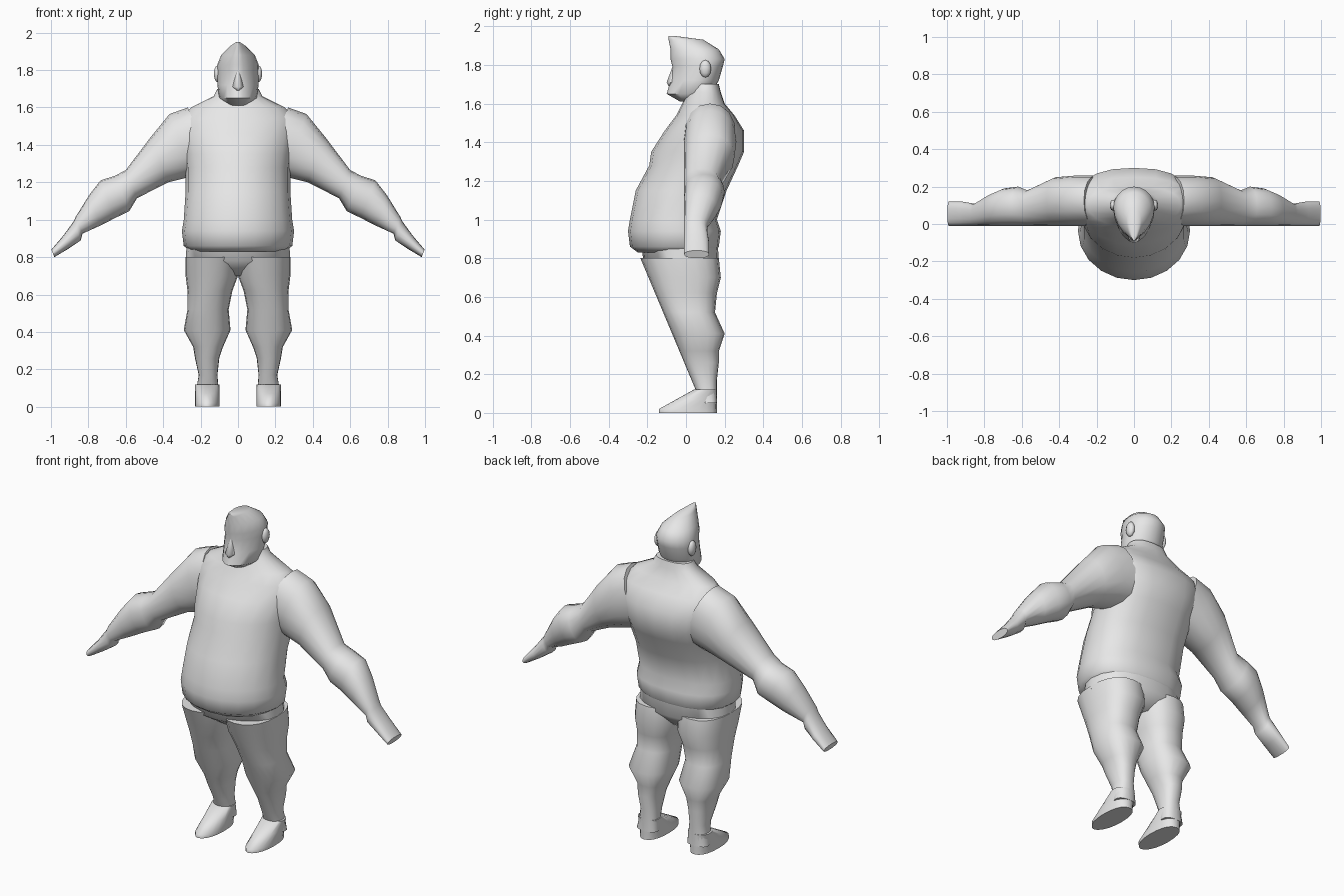
import bpy
import bmesh
from math import cos, sin, pi
from mathutils import Vector

cube = bpy.data.objects.get("Cube")
if cube:
    bpy.data.objects.remove(cube, do_unlink=True)

grey = bpy.data.materials.new("plain grey")
grey.use_nodes = True
colour = (.8, .8, .8, 1)
grey.diffuse_color = colour
grey.node_tree.nodes["Principled BSDF"].inputs["Base Color"].default_value = colour


def bow(value, power):
    """Signed power that rounds or squares off a section."""
    sign = 1 if value >= 0 else -1
    return sign * abs(value) ** (2 / power)


def turn(sides):
    return [2 * pi * i / sides for i in range(sides)]


def finish(name, bm, mirror):
    """Turn a bmesh into a smooth object, mirrored across x if it is paired."""
    bmesh.ops.recalc_face_normals(bm, faces=bm.faces)
    mesh = bpy.data.meshes.new(name)
    bm.to_mesh(mesh)
    bm.free()
    mesh.materials.append(grey)
    obj = bpy.data.objects.new(name, mesh)
    bpy.context.collection.objects.link(obj)
    bpy.ops.object.select_all(action="DESELECT")
    obj.select_set(True)
    bpy.context.view_layer.objects.active = obj
    bpy.ops.object.shade_smooth_by_angle(angle=pi / 3)
    if mirror:
        obj.modifiers.new("mirror", "MIRROR")


def loft(name, rings, mirror=False):
    """Skin a list of closed rings and cap both ends."""
    bm = bmesh.new()
    loops = [[bm.verts.new(point) for point in ring] for ring in rings]
    for low, high in zip(loops, loops[1:]):
        for i in range(len(low)):
            bm.faces.new((low[i - 1], low[i], high[i], high[i - 1]))
    bm.faces.new(loops[0])
    bm.faces.new(loops[-1])
    finish(name, bm, mirror)


def level_ring(z, inner, outer, front, back, widest=.5, front_power=2, back_power=2.4):
    """Horizontal section with its own front and back curvature."""
    centre_x, half_width = (inner + outer) / 2, (outer - inner) / 2
    centre_y = front + (back - front) * widest
    ring = []
    for angle in turn(20):
        behind = sin(angle) >= 0
        power = back_power if behind else front_power
        depth = back - centre_y if behind else centre_y - front
        ring.append((centre_x + half_width * bow(cos(angle), power),
                     centre_y + depth * bow(sin(angle), power), z))
    return ring


def body(name, rows, **shape):
    """Symmetrical part from rows of height, half width, front and back."""
    loft(name, [level_ring(z, -half, half, front, back, **shape)
                for z, half, front, back in rows])


# Shirt: overhanging belly, round back, sloping shoulders and neck
body("shirt", [
    (.83, .25, -.25, .15),
    (.86, .29, -.29, .17),
    (.94, .3, -.3, .18),
    (1, .29, -.29, .16),
    (1.15, .28, -.26, .21),
    (1.28, .28, -.19, .27),
    (1.35, .29, -.18, .3),
    (1.46, .31, -.11, .3),
    (1.54, .31, -.05, .25),
    (1.6, .25, -.02, .2),
    (1.66, .13, .01, .18),
    (1.7, .11, .02, .17),
], widest=.55)

# Trouser seat closing the gap above the legs
body("trouser_seat", [
    (.95, .27, -.24, .16),
    (.78, .28, -.22, .17),
    (.7, .1, -.1, .1),
])


def leg_ring(z, inner, outer, back):
    """Leg section whose front follows one straight slope down to the ankle."""
    slope_front = .1 - .42 * z
    return level_ring(z, inner, outer, slope_front, back, front_power=2.3)


# Baggy trouser legs gathered below the knee, then bare shins
loft("leg", [leg_ring(*row) for row in [
    (.8, 0, .28, .17),
    (.7, 0, .28, .18),
    (.62, .03, .27, .16),
    (.52, .05, .27, .15),
    (.41, .04, .29, .2),
    (.32, .08, .24, .17),
    (.26, .1, .23, .17),
    (.17, .11, .21, .16),
    (.05, .1, .23, .16),
]], mirror=True)

# Feet sloping down to rounded toes
loft("foot", [level_ring(z, .1, .23, front, .16) for z, front in [
    (0, -.14), (.02, -.14), (.07, -.05), (.12, .04),
]], mirror=True)


def arm_ring(x, z, half, back):
    """Section leaning outward, flush with one straight front line."""
    front = -.01
    up = Vector((.4, 0, 1)) * half
    side = Vector((0, (back - front) / 2, 0))
    centre = Vector((x, (back + front) / 2, z))
    return [centre + up * bow(cos(angle), 2.2) + side * bow(sin(angle), 2.2)
            for angle in turn(16)]


# Arms: heavy shoulder, pinched elbow, thick forearm and mitten hand
loft("arm", [arm_ring(*row) for row in [
    (.2, 1.43, .17, .26),
    (.3, 1.4, .165, .26),
    (.42, 1.32, .12, .25),
    (.57, 1.19, .075, .18),
    (.62, 1.14, .095, .2),
    (.695, 1.11, .1, .19),
    (.765, 1.05, .08, .16),
    (.85, .97, .045, .11),
    (.86, .94, .05, .11),
    (.92, .88, .035, .12),
    (.99, .82, .02, .12),
]], mirror=True)

# Head: broad jaw, sunken brow and hair swept up to a crest at the front
body("head", [
    (1.61, .05, -.03, .08),
    (1.65, .1, -.1, .13),
    (1.72, .11, -.08, .17),
    (1.79, .11, -.07, .19),
    (1.83, .11, -.08, .2),
    (1.88, .09, -.08, .17),
    (1.93, .04, -.09, .09),
    (1.95, .01, -.09, -.06),
], widest=.6, front_power=1.7, back_power=2)

# Nose
body("nose", [
    (1.69, .01, -.09, -.04),
    (1.71, .03, -.1, -.04),
    (1.79, .01, -.07, -.04),
])

# Ears
ear = bmesh.new()
bmesh.ops.create_uvsphere(ear, u_segments=10, v_segments=6, radius=1)
bmesh.ops.scale(ear, vec=(.02, .03, .045), verts=ear.verts)
bmesh.ops.translate(ear, vec=(.11, .1, 1.78), verts=ear.verts)
finish("ear", ear, mirror=True)
